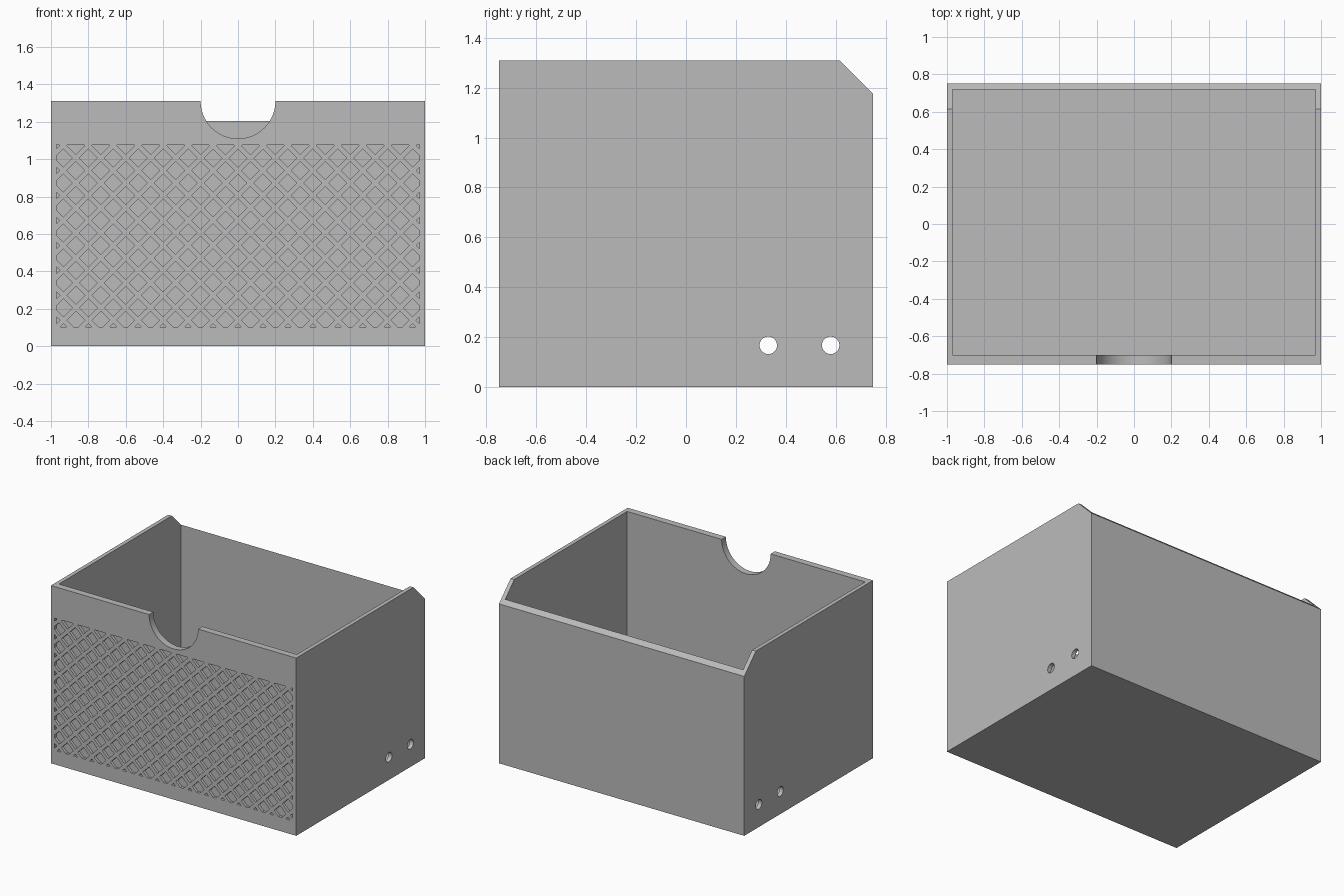
import bpy, bmesh, math
from mathutils import Vector, Matrix

if "Cube" in bpy.data.objects:
    bpy.data.objects.remove(bpy.data.objects["Cube"], do_unlink=True)

W, D, H = 1.0, 0.75, 1.31          # half width, half depth, height
SIDE, FRONT, FLOOR = 0.03, 0.05, 0.03
CHAMFER = 0.135

grey = bpy.data.materials.new("plain_grey")
grey.use_nodes = True
grey.diffuse_color = (0.5, 0.5, 0.5, 1)
grey.node_tree.nodes["Principled BSDF"].inputs["Base Color"].default_value = (0.5, 0.5, 0.5, 1)


def finish(name, bm):
    bmesh.ops.recalc_face_normals(bm, faces=bm.faces[:])
    mesh = bpy.data.meshes.new(name)
    bm.to_mesh(mesh)
    bm.free()
    mesh.materials.append(grey)
    obj = bpy.data.objects.new(name, mesh)
    bpy.context.collection.objects.link(obj)
    return obj


def extrude_all(bm, offset):
    result = bmesh.ops.extrude_face_region(bm, geom=bm.faces[:], use_keep_orig=True)
    verts = [g for g in result["geom"] if isinstance(g, bmesh.types.BMVert)]
    bmesh.ops.translate(bm, verts=verts, vec=offset)


def cylinder(name, radius, depth, location, axis, segments):
    bm = bmesh.new()
    turn = Matrix.Rotation(math.pi / 2, 4, axis)
    bmesh.ops.create_cone(bm, cap_ends=True, segments=segments, radius1=radius,
                          radius2=radius, depth=depth,
                          matrix=Matrix.Translation(location) @ turn)
    return finish(name, bm)


def cut(target, cutter):
    cutter.hide_render = True
    mod = target.modifiers.new(cutter.name, "BOOLEAN")
    mod.operation, mod.solver, mod.object = "DIFFERENCE", "EXACT", cutter
    bpy.context.view_layer.objects.active = target
    bpy.ops.object.modifier_apply(modifier=mod.name)
    bpy.data.objects.remove(cutter, do_unlink=True)


# Outer shell from its side profile, with the chamfered rear top edge
bm = bmesh.new()
profile = [(-D, 0), (D, 0), (D, H - CHAMFER), (D - CHAMFER, H), (-D, H)]
bm.faces.new([bm.verts.new((-W, y, z)) for y, z in profile])
extrude_all(bm, Vector((2 * W, 0, 0)))
box = finish("open_box", bm)

# Hollow interior
bm = bmesh.new()
low = Vector((SIDE - W, FRONT - D, FLOOR))
high = Vector((W - SIDE, D - SIDE, H + 0.2))
bmesh.ops.create_cube(bm, size=1, matrix=Matrix.Translation((low + high) / 2)
                      @ Matrix.Diagonal((*(high - low), 1)))
cut(box, finish("cavity", bm))

# Round finger notch in the front rim
cut(box, cylinder("finger_notch", 0.2, 0.2, (0, -D, H), "X", 64))

# Two cable holes through both side walls
for y in (0.33, 0.58):
    cut(box, cylinder("cable_hole", 0.035, 3, (0, y, 0.167), "Y", 32))

# Shallow diamond lattice pressed into the front
STEP, HALF, DEPTH = 0.0667, 0.048, 0.02
LEFT, BOTTOM, TOP = 0.97, 0.103, 1.078
bm = bmesh.new()
for i in range(-15, 16):
    for j in range(-1, 16):
        if (i + j) % 2:
            x, z = i * STEP, 0.139 + j * STEP
            corners = [(x - HALF, z), (x, z - HALF), (x + HALF, z), (x, z + HALF)]
            bm.faces.new([bm.verts.new((u, -D - 0.02, v)) for u, v in corners])
# Trim the lattice to its rectangle
for point, normal in (((LEFT, 0, 0), (1, 0, 0)), ((-LEFT, 0, 0), (-1, 0, 0)),
                      ((0, 0, TOP), (0, 0, 1)), ((0, 0, BOTTOM), (0, 0, -1))):
    bmesh.ops.bisect_plane(bm, geom=bm.verts[:] + bm.edges[:] + bm.faces[:],
                           plane_co=point, plane_no=normal, clear_outer=True)
extrude_all(bm, Vector((0, DEPTH + 0.02, 0)))
cut(box, finish("diamond_pockets", bm))

# Smooth the round cuts while keeping the edges sharp
bpy.ops.object.select_all(action="DESELECT")
box.select_set(True)
bpy.context.view_layer.objects.active = box
bpy.ops.object.shade_smooth_by_angle(angle=math.radians(30))
